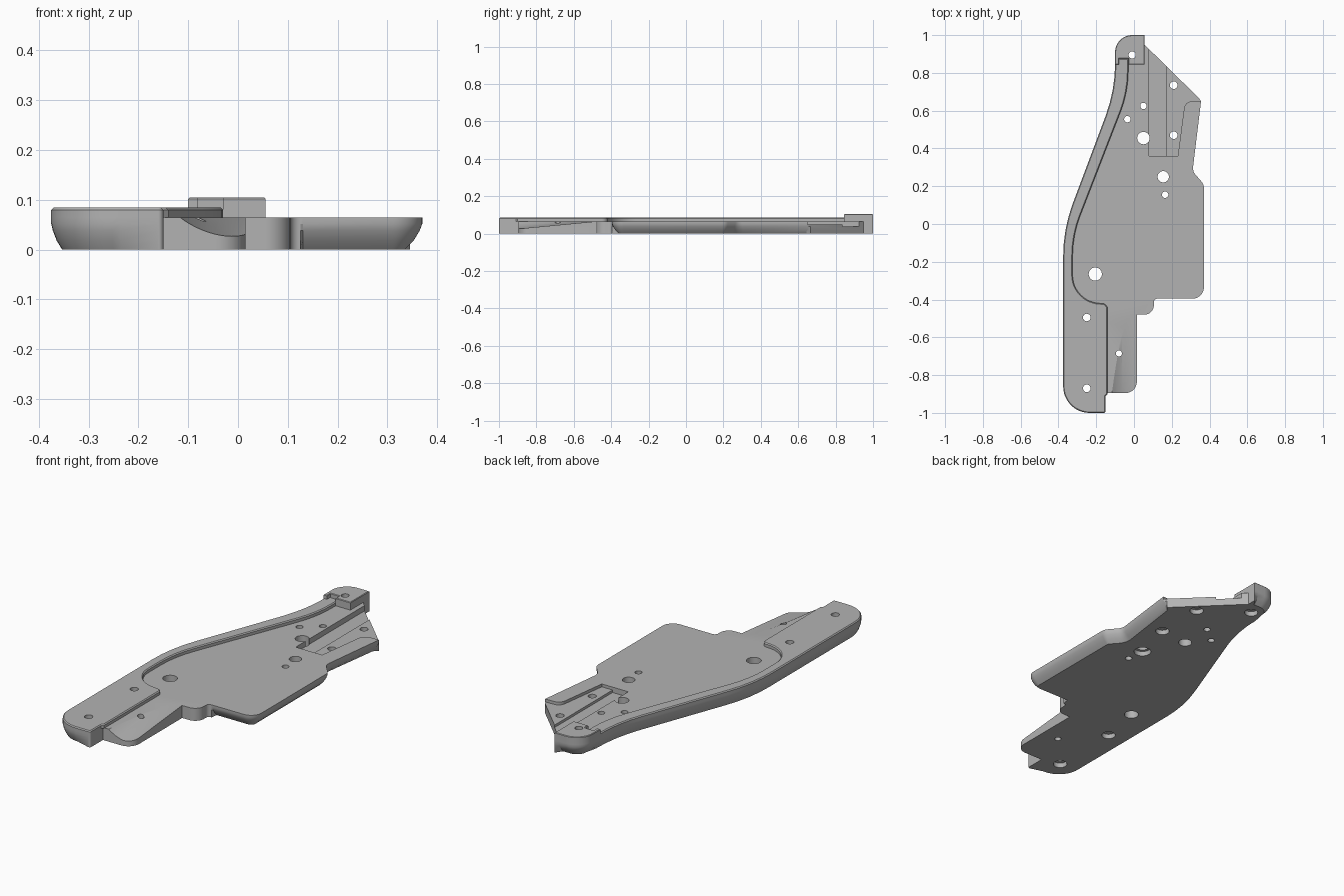
import bpy, bmesh, math
from mathutils import Vector

cube = bpy.data.objects.get("Cube")
if cube:
    bpy.data.objects.remove(cube, do_unlink=True)

grey = bpy.data.materials.new("satin grey")
grey.use_nodes = True
grey.diffuse_color = (0.45, 0.45, 0.45, 1)
grey.node_tree.nodes["Principled BSDF"].inputs["Base Color"].default_value = grey.diffuse_color


def outline(corners):
    """Corners (x, y, fillet radius, bottom inset), counter-clockwise -> [(point, inset)]."""
    pts = []
    for i, (x, y, r, d) in enumerate(corners):
        p = Vector((x, y))
        if not r:
            pts.append((p, d))
            continue
        u = (Vector(corners[i - 1][:2]) - p).normalized()
        v = (Vector(corners[(i + 1) % len(corners)][:2]) - p).normalized()
        half = u.angle(v) / 2
        centre = p + (u + v).normalized() * r / math.sin(half)
        a = p + u * r / math.tan(half) - centre
        b = p + v * r / math.tan(half) - centre
        sweep = math.atan2(a.x * b.y - a.y * b.x, a.dot(b))
        steps = max(4, int(abs(sweep) / 0.13))
        for k in range(steps + 1):
            t = sweep * k / steps
            c, s = math.cos(t), math.sin(t)
            pts.append((centre + Vector((a.x * c - a.y * s, a.x * s + a.y * c)), d))
    return pts


def loft(name, pts, rings):
    """Stack rings (share of each point's inset, fixed inset, z) into a closed solid."""
    n = len(pts)
    inward = []
    for i in range(n):
        normals = []
        for a, b in ((i - 1, i), (i, (i + 1) % n)):
            t = (pts[b][0] - pts[a][0]).normalized()
            normals.append(Vector((-t.y, t.x)))
        inward.append((normals[0] + normals[1]) / (1 + normals[0].dot(normals[1])))
    bm = bmesh.new()
    loops = []
    for share, fixed, z in rings:
        loops.append([bm.verts.new((*(p + m * (d * share + fixed)), z))
                      for (p, d), m in zip(pts, inward)])
    bm.faces.new(loops[0][::-1])
    bm.faces.new(loops[-1])
    for lo, hi in zip(loops, loops[1:]):
        for i in range(n):
            j = (i + 1) % n
            bm.faces.new((lo[i], lo[j], hi[j], hi[i]))
    mesh = bpy.data.meshes.new(name)
    bm.to_mesh(mesh)
    bm.free()
    obj = bpy.data.objects.new(name, mesh)
    bpy.context.collection.objects.link(obj)
    mesh.materials.append(grey)
    return obj


def activate(obj):
    bpy.ops.object.select_all(action='DESELECT')
    obj.select_set(True)
    bpy.context.view_layer.objects.active = obj


def cut(obj, cutters):
    activate(obj)
    for cutter in cutters:
        mod = obj.modifiers.new("cut", 'BOOLEAN')
        mod.operation = 'DIFFERENCE'
        mod.solver = 'EXACT'
        mod.object = cutter
        bpy.ops.object.modifier_apply(modifier=mod.name)


# Base plate with a rounded lower edge
plate = loft("base_plate", outline([
    (-0.375, -1, 0.14, 0.022), (-0.15, -1, 0.01, 0), (-0.15, -0.895, 0, 0),
    (0.015, -0.895, 0.06, 0), (0.015, -0.48, 0, 0), (0.105, -0.48, 0.05, 0),
    (0.105, -0.395, 0.02, 0), (0.13, -0.395, 0, 0.035), (0.37, -0.395, 0.06, 0.035),
    (0.37, 0.21, 0.05, 0.035), (0.31, 0.28, 0.05, 0.035), (0.355, 0.65, 0, 0.03),
    (0.345, 0.665, 0, 0), (0.055, 0.95, 0, 0), (0.055, 1, 0, 0), (0.03, 1, 0, 0.035),
    (-0.1, 1, 0.09, 0.035), (-0.1, 0.707, 0.8, 0.022), (-0.375, -0.027, 0.8, 0.022)]),
    [(1, 0, 0), (0.5, 0, 0.018), (0.15, 0, 0.038), (0, 0, 0.052), (0, 0, 0.065)])

# Raised rim along the left-hand edge of the plan
rim = loft("side_rim", outline([
    (-0.375, -1, 0.14, 0), (-0.15, -1, 0.01, 0), (-0.15, -0.91, 0, 0),
    (-0.14, -0.9, 0, 0), (-0.14, -0.42, 0.03, 0), (-0.325, -0.42, 0.15, 0),
    (-0.325, -0.06, 0.6, 0), (-0.03, 0.7, 0.6, 0), (-0.03, 0.875, 0, 0),
    (-0.1, 0.875, 0, 0), (-0.1, 0.707, 0.8, 0), (-0.375, -0.027, 0.8, 0)]),
    [(0, 0, 0.065), (0, 0, 0.08), (0, 0.005, 0.085)])

# Notched block at the back tip
block = loft("end_block", outline([
    (-0.1, 0.845, 0, 0), (-0.08, 0.845, 0, 0), (-0.08, 0.875, 0, 0),
    (-0.03, 0.875, 0, 0), (-0.03, 0.845, 0, 0), (0.055, 0.845, 0, 0),
    (0.055, 1, 0, 0), (-0.1, 1, 0.09, 0)]),
    [(0, 0, 0.065), (0, 0, 0.102), (0, 0.003, 0.105)])

# Stepped pocket: deep channel and shallow shelf
channel = loft("channel_cutter", outline([
    (0.08, 0.36, 0, 0), (0.17, 0.36, 0, 0), (0.17, 1.1, 0, 0), (0.08, 1.1, 0, 0)]),
    [(0, 0, 0.037), (0, 0, 0.2)])
shelf = loft("shelf_cutter", outline([
    (0.165, 0.36, 0, 0), (0.232, 0.36, 0, 0), (0.27, 0.648, 0.04, 0),
    (0.4, 0.652, 0, 0), (0.4, 1.1, 0, 0), (0.165, 1.1, 0, 0)]),
    [(0, 0, 0.05), (0, 0, 0.2)])

# Sloping round scoop in the front tongue
bpy.ops.mesh.primitive_cylinder_add(vertices=96, radius=0.193, depth=0.6,
                                    location=(0, -0.7, 0.238),
                                    rotation=(0.095 - math.pi / 2, 0, 0))
scoop = bpy.context.object
scoop.name = "scoop_cutter"
scoop.data.materials.append(grey)


def hole(x, y, r, sink):
    """Through hole, widened at the underside by sink."""
    ring = [(Vector((x + r * math.cos(a), y + r * math.sin(a))), -sink)
            for a in (k * math.tau / 28 for k in range(28))]
    if sink:
        rings = [(1, 0, -0.02), (1, 0, 0.025), (0, 0, 0.027), (0, 0, 0.2)]
    else:
        rings = [(0, 0, -0.02), (0, 0, 0.2)]
    return loft("hole_cutter", ring, rings)


block_holes = [hole(-0.01, 0.895, 0.019, 0.014)]
rim_holes = [hole(-0.25, y, 0.02, 0.014) for y in (-0.495, -0.87)]
plate_holes = [hole(*h) for h in (
    (0.21, 0.735, 0.02, 0.014), (0.21, 0.47, 0.02, 0.014), (0.05, 0.625, 0.017, 0),
    (-0.035, 0.555, 0.017, 0), (0.05, 0.455, 0.033, 0), (0.155, 0.25, 0.03, 0.012),
    (0.165, 0.155, 0.017, 0), (-0.205, -0.265, 0.035, 0), (-0.08, -0.685, 0.016, 0))]

cutters = [channel, shelf, scoop] + block_holes + rim_holes + plate_holes
cut(plate, cutters)
cut(rim, rim_holes)
cut(block, block_holes)
for cutter in cutters:
    bpy.data.objects.remove(cutter, do_unlink=True)

# Smooth curves, sharp edges
for obj in (plate, rim, block):
    activate(obj)
    bpy.ops.object.shade_smooth_by_angle(angle=math.radians(25))
